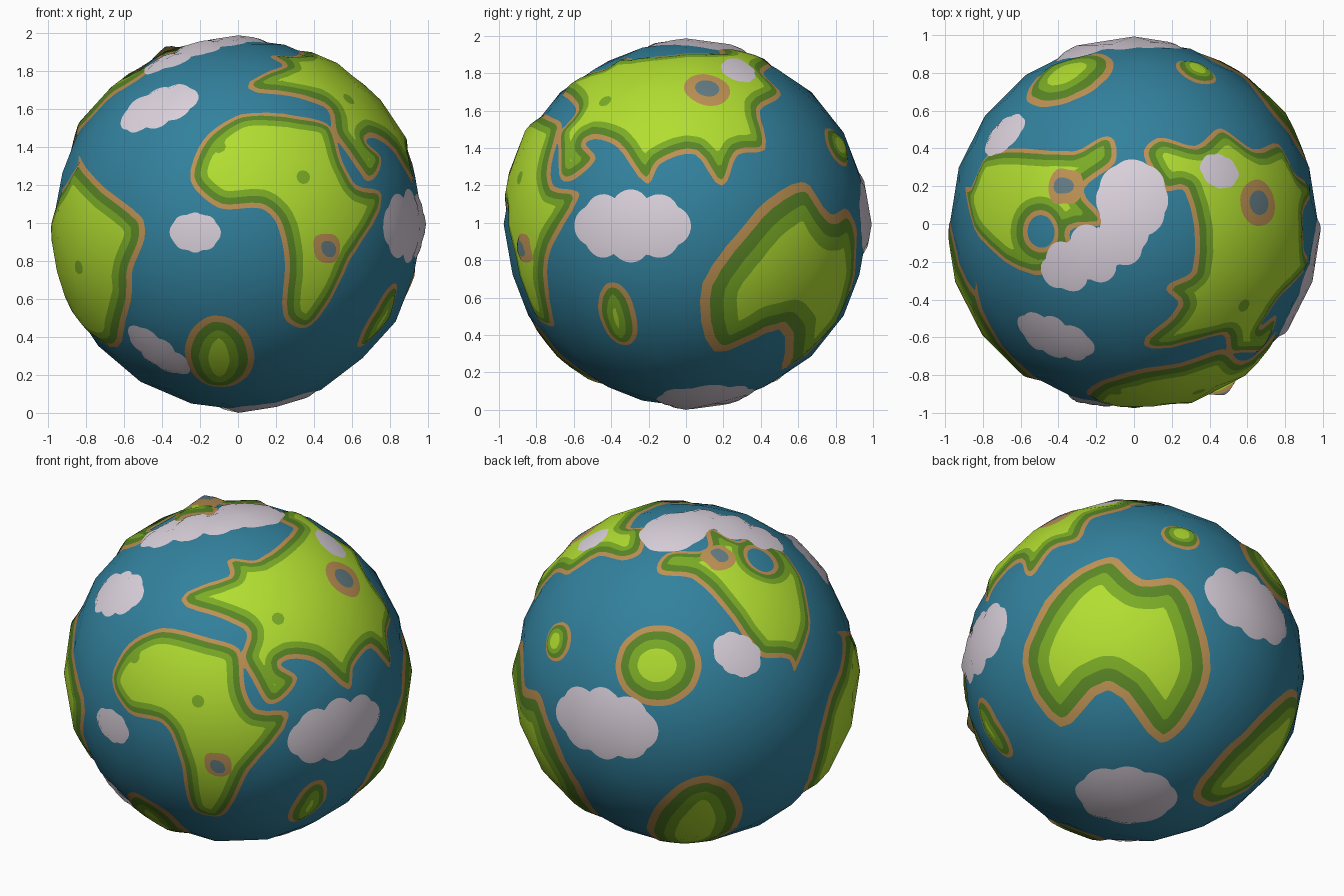
import bpy, bmesh, math
from mathutils import Vector

if "Cube" in bpy.data.objects:
    bpy.data.objects.remove(bpy.data.objects["Cube"])

R, MIDDLE = .975, .985
UP = Vector((0, 0, 1))
# viewing planes: azimuth from the front, elevation (degrees)
VIEWS = {'front': (0, 0), 'right': (90, 0), 'top': (0, 90), 'back_left': (216, 25), 'back_right': (144, -25)}


def axes(view):
    az, el = (math.radians(k) for k in VIEWS[view])
    right = Vector((math.cos(az), math.sin(az), 0))
    flat = right.cross(UP)
    toward = flat * math.cos(el) + UP * math.sin(el)
    return right, toward.cross(right), toward


def lift(view, x, y):
    """Direction on the unit sphere of a point seen in one of the views."""
    right, up, toward = axes(view)
    u, v = x / R, (y - (MIDDLE if view in ('front', 'right') else 0)) / R
    n = max(1, math.hypot(u, v) / .999)
    u, v = u / n, v / n
    return right * u + up * v + toward * math.sqrt(1 - u * u - v * v)


def oval(view, x, y, rx, ry, tilt=0, count=10):
    """Middle and ring of directions of an oval lying on the sphere."""
    c = lift(view, x, y)
    right = axes(view)[0]
    a = (right - c * right.dot(c)).normalized()
    b = c.cross(a)
    t = math.radians(tilt)
    a, b = a * math.cos(t) + b * math.sin(t), b * math.cos(t) - a * math.sin(t)
    turns = [math.tau * k / count for k in range(count)]
    return c, [(c + a * rx * math.cos(k) + b * ry * math.sin(k)).normalized() for k in turns]


def angle(d, c):
    return math.acos(max(-1, min(1, d.dot(c))))


def smooth_ring(pts):
    """Closed rounded curve through the points."""
    out, n = [], len(pts)
    for i in range(n):
        a, b, c, d = (pts[(i + k) % n] for k in (-1, 0, 1, 2))
        span = (c - b).length                      # tangents limited by the local spacing
        tb, tc = ((q - p).normalized() * span * .8 for p, q in ((a, c), (b, d)))
        for t in (0, .25, .5, .75):
            out.append(b * (2 * t**3 - 3 * t**2 + 1) + tb * (t**3 - 2 * t**2 + t)
                       + c * (3 * t**2 - 2 * t**3) + tc * (t**3 - t**2))
    return out


class Land:
    """Rounded coast outline, flattened around its own middle."""
    def __init__(self, band, dirs):
        self.band = band
        self.c = sum(dirs, Vector()).normalized()
        self.a = self.c.orthogonal().normalized()
        self.b = self.c.cross(self.a)
        ring = smooth_ring([self.flat(d) for d in dirs])
        self.segs = [(*p, *q) for p, q in zip(ring, ring[1:] + ring[:1])]
        self.cull = math.cos(min(3, max(p.length for p in ring) + .15))

    def flat(self, d):
        p = Vector((d.dot(self.a), d.dot(self.b)))
        return p * (angle(d, self.c) / (p.length or 1))

    def depth(self, d):
        if d.dot(self.c) < self.cull:
            return -.15
        px, py = self.flat(d)
        best, inside = 9, False
        for ax, ay, bx, by in self.segs:
            dx, dy = bx - ax, by - ay
            t = ((px - ax) * dx + (py - ay) * dy) / (dx * dx + dy * dy + 1e-12)
            t = 0 if t < 0 else 1 if t > 1 else t
            ex, ey = px - ax - t * dx, py - ay - t * dy
            e = ex * ex + ey * ey
            if e < best:
                best = e
            if (ay > py) != (by > py) and px < ax + (py - ay) / dy * dx:
                inside = not inside
        return max(-.15, math.sqrt(best) * (1 if inside else -1) / self.band)


lands = []


def continent(band, **runs):
    lands.append(Land(band, [lift(view, *p) for view, pts in runs.items() for p in pts]))


def island(band, *shape):
    lands.append(Land(band, oval(*shape)[1]))


# southern front continent
continent(1, front=[(-.255, 1.22), (-.18, 1.44), (.02, 1.57), (.31, 1.56), (.48, 1.51), (.56, 1.31),
                    (.63, 1.19), (.77, 1.14), (.6, .8), (.48, .56), (.36, .43), (.24, .5), (.25, .8),
                    (.2, 1), (.12, 1.07), (-.1, 1.07)])
# northern right continent
continent(1, front=[(.48, 1.59), (.5, 1.47), (.58, 1.36), (.67, 1.22)],
          right=[(-.6, 1.23), (-.49, 1.34), (-.54, 1.43), (-.38, 1.41), (-.21, 1.2), (-.14, 1.31), (.05, 1.36),
                 (.19, 1.19), (.28, 1.36), (.43, 1.39), (.4, 1.6)],
          top=[(.46, .51), (.33, .42), (.13, .46), (.05, .38), (.16, .18), (.27, .18), (.31, -.25),
               (.17, -.34), (.24, -.43), (.05, -.65), (.36, -.62)])
# northern left continent
continent(1, top=[(-.87, .2), (-.77, .38), (-.32, .39), (-.13, .47), (-.1, .33), (-.27, .18), (-.16, .01),
                  (-.34, -.03), (-.33, -.17), (-.53, -.275), (-.82, -.08)], back_left=[(.615, 0)])
# left continent
continent(1.15, front=[(-.86, 1.39), (-.71, 1.18), (-.51, 1.02), (-.5, .9), (-.56, .75), (-.57, .58),
                       (-.64, .33)], back_left=[(.67, -.67), (.78, -.24), (.9, .19)])
# lower right continent
continent(2, back_right=[(-.2, .6), (-.5, .42), (-.69, -.03), (-.46, -.4), (-.2, -.19), (.11, -.48),
                         (.265, -.365), (.39, -.055), (.29, .34), (.17, .48), (-.02, .46)])
# islands
island(1.35, 'front', -.1, .28, .195, .3)
island(1, 'right', -.37, .49, .115, .21, 10)
island(.7, 'back_right', .21, .74, .12, .12)
island(1.45, 'back_left', -.18, .04, .27, .25)
island(1.7, 'back_right', .715, -.495, .53, .29, 15)

# clouds, each a ring of round puffs about its middle
clouds = []
for view, x, y, rx, ry, tilt in (
        ('top', -.01, .13, .2, .23, 0), ('top', -.22, -.16, .34, .17, 28), ('top', .45, .28, .12, .1, 0),
        ('front', -.43, 1.61, .24, .155, 0), ('front', -.23, .94, .145, .11, 0),
        ('front', -.43, .3, .21, .13, -30), ('right', -.305, .975, .35, .205, 0),
        ('back_left', .285, .1, .16, .125, -30), ('back_left', -.5, -.3, .36, .23, 0),
        ('back_right', -.06, -.79, .31, .26, 0)):
    c, ring = oval(view, x, y, rx - .55 * ry, .45 * ry, tilt, 8)
    clouds += [(p, .55 * ry) for p in ring] + [(c, .8 * ry)]

# mountains: middle, foot radius, height
mountains = [(lift('front', .46, .86), .085, .06), (lift('right', .11, 1.7), .12, .015),
             (lift('top', -.36, .195), .1, .05)]
bay = lift('top', -.5, -.04)
groves = [lift('front', -.1, 1.39), lift('front', .34, 1.23), lift('front', .58, 1.64), lift('front', -.83, .76)]

# faceted globe, finely divided so that coasts can be cut into it
bm = bmesh.new()
L, C, M = (bm.verts.layers.float.new(n) for n in ('land', 'cloud', 'mountain'))
bmesh.ops.create_icosphere(bm, subdivisions=3, radius=1)
bmesh.ops.subdivide_edges(bm, edges=bm.edges[:], cuts=11, use_grid_fill=True)
bmesh.ops.triangulate(bm, faces=[f for f in bm.faces if len(f.verts) > 3])
for v in bm.verts:
    d = v.co.normalized()
    land = min(max(s.depth(d) for s in lands), angle(d, bay) - .09)
    if land > .08:
        land = min([land] + [angle(d, c) + .062 for c in groves])
    v[L] = land
    v[C] = max(-.1, max(r - angle(d, c) for c, r in clouds))
    # wavy rim around each mountain
    wave = .008 * math.sin(40 * d.x + 35 * d.z)
    v[M] = max(-.5, max((r - angle(d, c) + wave) / r for c, r, h in mountains))


def cut(layer, level):
    """Cut the surface along one contour of a field."""
    for v in bm.verts:
        if abs(v[layer] - level) < 1e-4:
            v[layer] = level + 1e-4
    fresh = []
    for e in bm.edges[:]:
        a, b = e.verts
        if (a[layer] - level) * (b[layer] - level) < 0:
            t = (level - a[layer]) / (b[layer] - a[layer])
            vals = [(k, a[k] + (b[k] - a[k]) * t) for k in (L, C, M)]
            n = bmesh.utils.edge_split(e, a, t)[1]
            for k, val in vals:
                n[k] = val
            n[layer] = level
            fresh.append(n)
    bmesh.ops.connect_verts(bm, verts=fresh)
    bmesh.ops.triangulate(bm, faces=[f for f in bm.faces if len(f.verts) > 3])


BANDS, PEAK = (0, .027, .063, .1), .5
for level in BANDS:
    cut(L, level)
cut(M, 0)
cut(M, PEAK)
cut(C, 0)

# colour by contour band
for f in bm.faces:
    land, cloud, mount = (sum(v[k] for v in f.verts) / len(f.verts) for k in (L, C, M))
    f.smooth = True
    if cloud > 0:
        f.material_index = 5
    elif mount > 0 and land > 0:
        f.material_index = 6 if mount > PEAK else 1
    else:
        f.material_index = sum(land > k for k in BANDS)

# raise land, clouds and mountains
for v in bm.verts:
    d = v.co.normalized()
    h = max(.02 * max(0, min(1, v[L] / .07)), .018 * max(0, min(1, v[C] / .05)))
    for c, r, top in mountains:
        h += top * max(0, 1 - angle(d, c) / (r * 1.2))
    v.co = v.co * R + d * h
normals = [v.co.normalized() for v in bm.verts]
low = min(v.co.z for v in bm.verts)
for v in bm.verts:
    v.co.z -= low
for k in ('land', 'cloud', 'mountain'):
    bm.verts.layers.float.remove(bm.verts.layers.float[k])

me = bpy.data.meshes.new('globe')
bm.to_mesh(me)
bm.free()
for name, rgb in (('ocean_blue', (50, 129, 157)), ('sand', (190, 146, 84)), ('dark_green', (90, 135, 38)),
                  ('mid_green', (123, 172, 38)), ('bright_green', (178, 222, 49)),
                  ('cloud_white', (220, 210, 221)), ('peak_grey', (100, 125, 132))):
    mat = bpy.data.materials.new(name)
    mat.diffuse_color = [((c / 255 + .055) / 1.055) ** 2.4 for c in rgb] + [1]
    mat.use_nodes = True
    mat.node_tree.nodes["Principled BSDF"].inputs["Base Color"].default_value = mat.diffuse_color
    me.materials.append(mat)
me.normals_split_custom_set_from_vertices(normals)       # soft shading over the facets
bpy.context.collection.objects.link(bpy.data.objects.new('globe', me))
